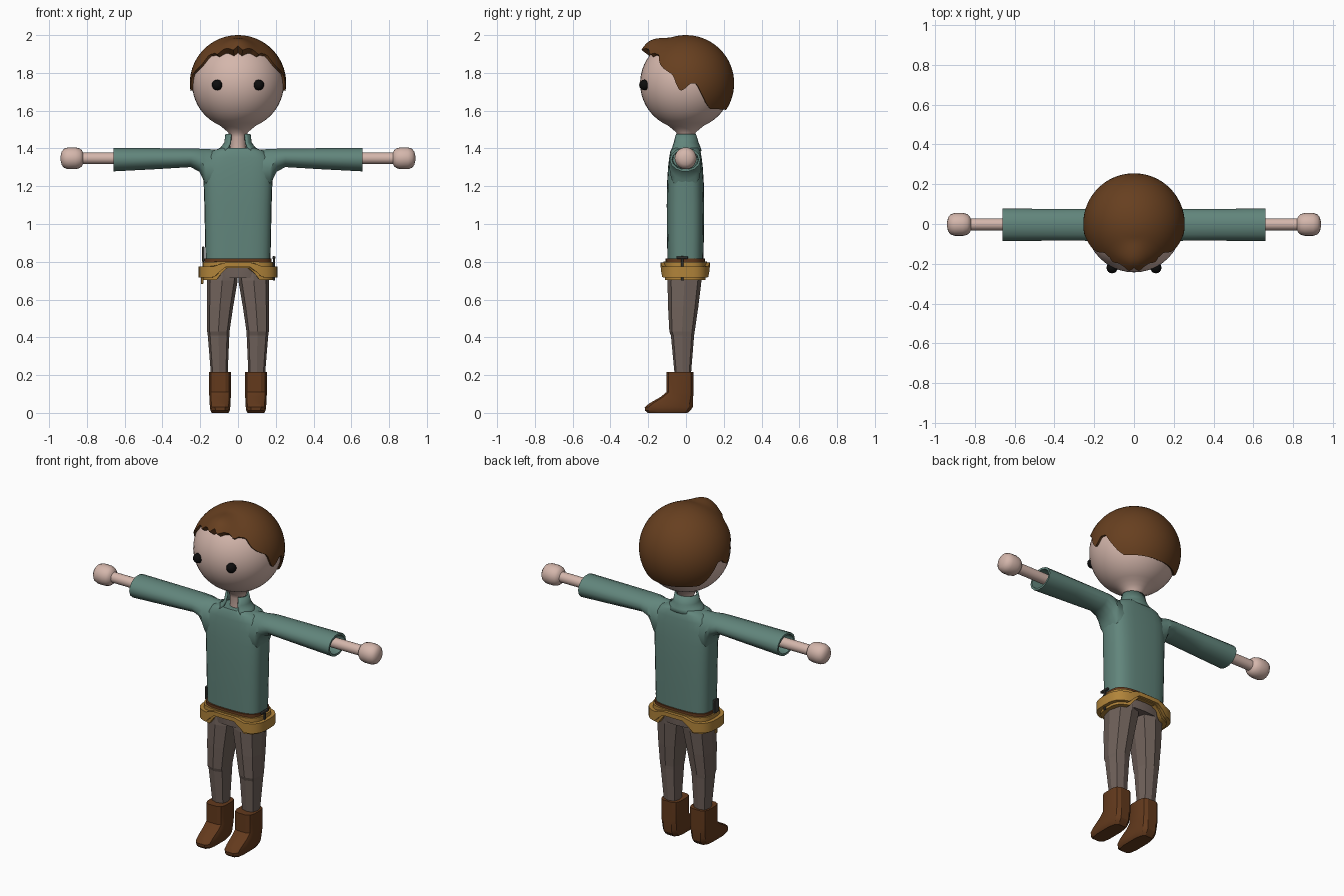
import bpy, bmesh, math
from mathutils import Vector

cube = bpy.data.objects.get("Cube")
if cube:
    bpy.data.objects.remove(cube, do_unlink=True)


def material(name, rgb):
    m = bpy.data.materials.new(name)
    m.use_nodes = True
    m.diffuse_color = (*rgb, 1)
    m.node_tree.nodes["Principled BSDF"].inputs["Base Color"].default_value = (*rgb, 1)
    return m


SKIN = material("skin", (0.66, 0.47, 0.41))
HAIR = material("hair_brown", (0.135, 0.05, 0.014))
SHIRT = material("shirt_green", (0.12, 0.235, 0.2))
TROUSER = material("trouser_grey", (0.16, 0.12, 0.103))
BOOT = material("boot_brown", (0.125, 0.042, 0.012))
GOLD = material("belt_gold", (0.44, 0.23, 0.042))
BLACK = material("eye_black", (0.004, 0.004, 0.004))
METAL = material("dark_metal", (0.05, 0.05, 0.045))


def finish(name, bm, mat, smooth=35):
    bmesh.ops.recalc_face_normals(bm, faces=bm.faces[:])
    me = bpy.data.meshes.new(name)
    bm.to_mesh(me)
    bm.free()
    ob = bpy.data.objects.new(name, me)
    bpy.context.collection.objects.link(ob)
    me.materials.append(mat)
    if smooth:
        bpy.ops.object.select_all(action="DESELECT")
        ob.select_set(True)
        bpy.context.view_layer.objects.active = ob
        bpy.ops.object.shade_smooth_by_angle(angle=math.radians(smooth))
    return ob


def loft(name, rings, mat, smooth=35, closed=True, caps=(True, True), loop=False):
    """Skin a list of equal rings; loop joins the last ring to the first."""
    bm = bmesh.new()
    vs = [[bm.verts.new(p) for p in r] for r in rings]
    n = len(vs[0])
    pairs = list(zip(vs, vs[1:])) + ([(vs[-1], vs[0])] if loop else [])
    for a, b in pairs:
        for i in range(n if closed else n - 1):
            j = (i + 1) % n
            bm.faces.new((a[i], a[j], b[j], b[i]))
    if closed and not loop:
        for use, r in zip(caps, (vs[0], vs[-1])):
            if use:
                bm.faces.new(r)
    return finish(name, bm, mat, smooth)


def power(v, e):
    return math.copysign(abs(v) ** e, v)


def oval(cx, cy, z, hx, hy, n=24, square=2.0, turn=0.0):
    """Horizontal rounded ring; a higher square value gives boxier corners."""
    e = 2 / square
    angles = [2 * math.pi * (i + turn) / n for i in range(n)]
    return [Vector((cx + hx * power(math.sin(a), e), cy - hy * power(math.cos(a), e), z)) for a in angles]


def side_ring(x, cy, cz, ry, rz, n=14):
    """Ring standing across the x axis."""
    angles = [2 * math.pi * i / n for i in range(n)]
    return [Vector((x, cy + ry * math.cos(a), cz + rz * math.sin(a))) for a in angles]


def interp(table, v):
    for (a, p), (b, q) in zip(table, table[1:]):
        if v <= b:
            return p + (q - p) * (v - a) / (b - a)
    return table[-1][1]


# Head and neck in one turned profile
HEAD_Z, HEAD_R = 1.745, 0.243
profile = [(0.043, 1.38), (0.043, 1.46), (0.052, 1.485), (0.075, 1.505)]
for i in range(25):
    t = math.radians(156 * (1 - i / 24) + 0.5)
    profile.append((HEAD_R * math.sin(t), HEAD_Z + HEAD_R * math.cos(t)))
loft("head", [oval(0, 0, z, r, r, 40) for r, z in profile], SKIN, 60)

# Hair: a cap cut to a wavy hairline, swept forward over the brow
hairline = [(0, 1.915), (6, 1.897), (14, 1.91), (22, 1.91), (29, 1.89), (36, 1.9),
            (47, 1.895), (53, 1.85), (60, 1.825), (74, 1.79), (80, 1.72), (84, 1.705),
            (90, 1.72), (95, 1.745), (103, 1.742), (109, 1.69), (118, 1.635),
            (126, 1.61), (180, 1.603)]
HAIR_R, COLS, ROWS = 0.255, 120, 20


def hair_point(deg, t, radius):
    a = math.radians(deg)
    ramp = min(max((math.degrees(t) - 16) / 28, 0), 1)
    ramp = ramp * ramp * (3 - 2 * ramp)
    r = radius + 0.042 * ramp * math.exp(-(deg / 27) ** 2)
    return Vector((r * math.sin(t) * math.sin(a), -r * math.sin(t) * math.cos(a), HEAD_Z + r * math.cos(t)))


rings = []
for row in range(ROWS + 2):
    ring = []
    for i in range(COLS):
        deg = 360 * i / COLS
        deg = deg - 360 if deg > 180 else deg
        end = math.acos((interp(hairline, abs(deg)) - HEAD_Z) / HAIR_R)
        if row <= ROWS:
            ring.append(hair_point(deg, 0.02 + (end - 0.02) * row / ROWS, HAIR_R))
        else:
            a = math.radians(deg)
            r = HEAD_R - 0.008
            ring.append(Vector((r * math.sin(end) * math.sin(a), -r * math.sin(end) * math.cos(a),
                                HEAD_Z + r * math.cos(end))))
    rings.append(ring)
loft("hair", rings, HAIR, 45, caps=(True, False))

# Shirt body
body = [(0.81, 0.172, 0.095), (0.95, 0.175, 0.098), (1.1, 0.178, 0.099), (1.22, 0.182, 0.097),
        (1.3, 0.185, 0.092), (1.35, 0.172, 0.086), (1.385, 0.14, 0.08), (1.403, 0.09, 0.07)]
loft("shirt_body", [oval(0, -0.003, z, hx, hy, 28, 3.2) for z, hx, hy in body], SHIRT, 50)

# Standing collar, open at the throat
collar = []
for z, hx, hy in [(1.385, 0.115, 0.085), (1.405, 0.086, 0.078), (1.43, 0.068, 0.068), (1.475, 0.062, 0.054)]:
    arc = [math.radians(36 + 288 * i / 20) for i in range(21)]
    collar.append([Vector((hx * math.sin(a), -0.006 - hy * math.cos(a), z)) for a in arc])
ob = loft("shirt_collar", collar, SHIRT, 50, closed=False)
mod = ob.modifiers.new("thickness", "SOLIDIFY")
mod.thickness, mod.offset = 0.01, 0

sleeve = [(0.08, 1.15, 1.395, 0.08), (0.17, 1.18, 1.4, 0.083), (0.185, 1.235, 1.4, 0.083),
          (0.205, 1.275, 1.4, 0.082), (0.25, 1.3, 1.4, 0.08), (0.45, 1.288, 1.403, 0.08),
          (0.66, 1.277, 1.405, 0.082), (0.66, 1.289, 1.393, 0.07), (0.56, 1.295, 1.39, 0.066)]
hand = [(0.55, 0.03), (0.82, 0.03), (0.826, 0.042), (0.838, 0.052), (0.86, 0.058), (0.9, 0.058),
        (0.922, 0.05), (0.934, 0.034), (0.939, 0.012)]
# Leg rows: height, inner x, outer x, front y, back y
leg = [(0.8, 0.0, 0.165, -0.09, 0.09), (0.7, 0.002, 0.165, -0.098, 0.082),
       (0.56, 0.026, 0.165, -0.095, 0.065), (0.43, 0.045, 0.163, -0.088, 0.046),
       (0.41, 0.046, 0.16, -0.08, 0.043), (0.2, 0.055, 0.143, -0.06, 0.026)]
# Boot rows: height, half width, toe y, heel y
boot = [(0.217, 0.059, -0.105, 0.04), (0.11, 0.059, -0.105, 0.04), (0.085, 0.058, -0.135, 0.04),
        (0.05, 0.056, -0.197, 0.04), (0.03, 0.055, -0.221, 0.038), (0.012, 0.052, -0.219, 0.025),
        (0.0, 0.045, -0.205, 0.01)]

for side, s in (("left", 1), ("right", -1)):
    # Eye
    bm = bmesh.new()
    bmesh.ops.create_uvsphere(bm, u_segments=16, v_segments=10, radius=0.028)
    bmesh.ops.translate(bm, verts=bm.verts[:], vec=(s * 0.11, -0.22, 1.736))
    finish(side + "_eye", bm, BLACK, 60)

    # Hollow sleeve, with forearm and hand
    loft(side + "_sleeve", [side_ring(s * x, -0.004, (lo + hi) / 2, ry, (hi - lo) / 2)
                            for x, lo, hi, ry in sleeve], SHIRT, 40)
    loft(side + "_hand", [side_ring(s * x, -0.002, 1.348, r, r, 20) for x, r in hand], SKIN, 50)

    # Faceted trouser leg
    loft(side + "_leg", [oval(s * (i + o) / 2, (f + b) / 2, z, (o - i) / 2, (b - f) / 2, 8, 2.8)
                         for z, i, o, f, b in leg], TROUSER, 0)

    # Faceted boot
    loft(side + "_boot", [oval(s * 0.095, (f + b) / 2, z, w, (b - f) / 2, 12, 3.6, 0.5)
                          for z, w, f, b in boot], BOOT, 25)

# Hips above the legs
loft("hips", [oval(0, -0.003, z, hx, 0.093, 16, 3) for z, hx in ((0.715, 0.13), (0.74, 0.163), (0.82, 0.165))],
     TROUSER, 30)


def band(name, mat, hx, hy, inset, bottom, top, square=3.2, n=40):
    """Hip band; bottom and top each give a (middle, side) height."""
    rows = []
    for k, (lift, inner) in enumerate([(bottom, inset), (bottom, 0), (top, 0), (top, inset)]):
        ring = oval(0, -0.004, 0, hx - inner, hy - inner, n, square)
        for p in ring:
            t = min(max((abs(p.x) / hx - 0.34) / 0.28, 0), 1)
            t = t * t * (3 - 2 * t)
            p.z = lift[0] + (lift[1] - lift[0]) * t
        rows.append(ring)
    return loft(name, rows, mat, 35, loop=True)


# Waist strap and the arched gold hip belt
band("waist_strap", BOOT, 0.178, 0.104, 0.02, (0.796, 0.796), (0.817, 0.817))
band("hip_belt", GOLD, 0.187, 0.114, 0.03, (0.768, 0.704), (0.802, 0.8))
band("hip_belt_rim", GOLD, 0.208, 0.131, 0.03, (0.772, 0.718), (0.796, 0.776))


# Small fittings hung at the hips
def block(name, mat, centre, size):
    bm = bmesh.new()
    bmesh.ops.create_cube(bm, size=1)
    for v in bm.verts:
        v.co = Vector([c + d * q for c, d, q in zip(centre, size, v.co)])
    bmesh.ops.bevel(bm, geom=bm.edges[:], offset=min(size) * 0.2, segments=1, affect="EDGES")
    finish(name, bm, mat, 0)


block("left_belt_pin", METAL, (0.19, -0.02, 0.765), (0.01, 0.014, 0.13))
block("left_pin_head", METAL, (0.19, -0.02, 0.822), (0.016, 0.06, 0.014))
block("right_belt_hilt", METAL, (-0.184, -0.02, 0.84), (0.014, 0.04, 0.08))
block("belt_tab", GOLD, (-0.19, -0.01, 0.7), (0.014, 0.014, 0.035))
